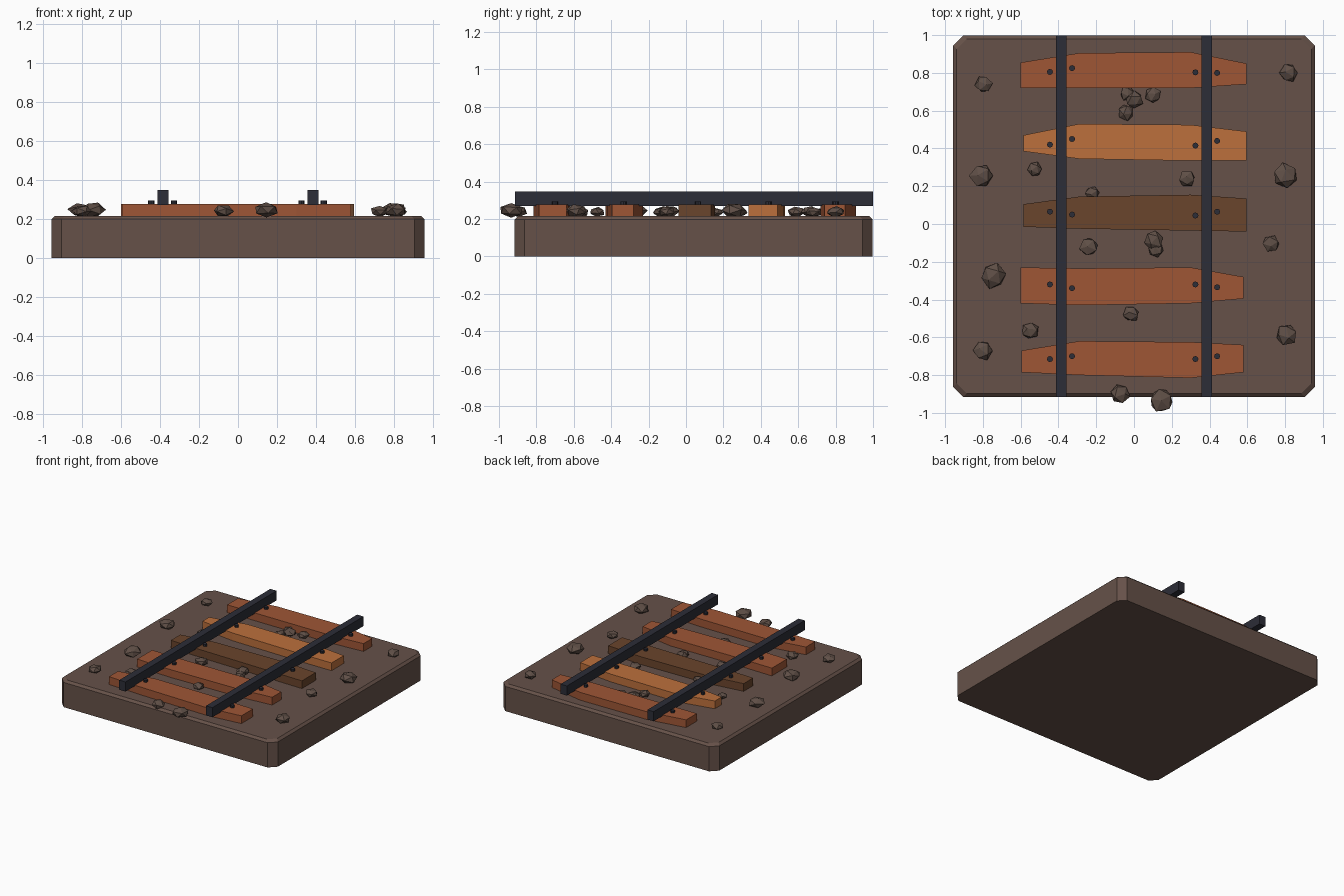
import bpy, bmesh, random
from mathutils import Matrix, Vector

random.seed(4)
if "Cube" in bpy.data.objects:
    bpy.data.objects.remove(bpy.data.objects["Cube"])


def material(name, rgb):
    m = bpy.data.materials.new(name)
    m.use_nodes = True
    m.diffuse_color = (*rgb, 1)
    m.node_tree.nodes["Principled BSDF"].inputs["Base Color"].default_value = (*rgb, 1)
    return m


earth = material("earth brown", (.133, .083, .066))
stone = material("stone brown", (.115, .078, .062))
rust = material("rust wood", (.342, .092, .036))
orange = material("orange wood", (.507, .162, .045))
brown = material("dark wood", (.144, .058, .025))
iron = material("dark iron", (.025, .026, .038))


def finish(bm, name, mat):
    bmesh.ops.recalc_face_normals(bm, faces=bm.faces)
    mesh = bpy.data.meshes.new(name)
    bm.to_mesh(mesh)
    bm.free()
    mesh.materials.append(mat)
    obj = bpy.data.objects.new(name, mesh)
    bpy.context.scene.collection.objects.link(obj)
    return obj


def loft(name, rings, mat):
    """Skin a stack of equal-length rings and cap both ends."""
    bm = bmesh.new()
    rows = [[bm.verts.new(p) for p in ring] for ring in rings]
    n = len(rows[0])
    for a, b in zip(rows, rows[1:]):
        for i in range(n):
            j = (i + 1) % n
            bm.faces.new((a[i], a[j], b[j], b[i]))
    bm.faces.new(rows[0][::-1])
    bm.faces.new(rows[-1])
    return finish(bm, name, mat)


# Ground slab: cut corners and a narrow chamfer around the top
def octagon(inset, z):
    hx, hy, c, mid = .957 - inset, .957 - inset, .053, .041
    corner = [(hx, hy - c), (hx - c, hy)]
    pts = corner + [(-x, y) for x, y in corner[::-1]]
    pts += [(-x, -y) for x, y in pts]
    return [(x, y + mid, z) for x, y in pts]


loft("ground_slab", [octagon(0, 0), octagon(0, .198), octagon(.018, .215)], earth)

# Sleepers: (left x, right x, back edge, front edge) at ends and two shoulders
sleepers = [
    (rust, -.60, .595, (.855, .905, .91, .85), (.72, .72, .72, .74)),
    (orange, -.585, .595, (.47, .53, .525, .49), (.385, .345, .335, .335)),
    (brown, -.585, .595, (.105, .145, .155, .135), (-.015, -.025, -.035, -.04)),
    (rust, -.60, .58, (-.23, -.235, -.23, -.28), (-.42, -.43, -.42, -.395)),
    (rust, -.595, .58, (-.67, -.62, -.625, -.64), (-.785, -.80, -.815, -.785)),
]
for i, (mat, left, right, back, front) in enumerate(sleepers):
    xs = (left, -.29, .30, right)
    rings = [[(x, f, .2), (x, b, .2), (x, b, .277), (x, f, .277)]
             for x, b, f in zip(xs, back, front)]
    loft(f"sleeper_{i + 1}", rings, mat)

# Rails
for side, x in (("left", .385), ("right", -.385)):
    bm = bmesh.new()
    bmesh.ops.create_cube(bm, size=1, matrix=Matrix.Translation((x, .042, .309))
                          @ Matrix.Diagonal((.056, 1.914, .077, 1)))
    finish(bm, f"{side}_rail", iron)

# Bolts, four on each sleeper
bolt_x = (-.445, -.328, .325, .44)
bolt_rows = [(.805, .825, .803, .80), (.42, .45, .415, .44), (.065, .05, .045, .065),
             (-.32, -.34, -.32, -.335), (-.715, -.70, -.715, -.70)]
for i, row in enumerate(bolt_rows):
    for j, (x, y) in enumerate(zip(bolt_x, row)):
        bm = bmesh.new()
        bmesh.ops.create_cone(bm, cap_ends=True, segments=8, radius1=.016, radius2=.016,
                              depth=.03, matrix=Matrix.Translation((x, y, .28)))
        finish(bm, f"bolt_{i + 1}_{j + 1}", iron)

# Loose stones: x, y, radius
stones = [
    (-.795, .74, .047), (.82, .80, .05), (.80, .255, .067), (-.805, .255, .065),
    (-.525, .29, .04), (.28, .24, .044), (-.22, .165, .04), (.725, -.105, .05),
    (-.24, -.12, .052), (.105, -.085, .054), (.115, -.135, .042), (-.745, -.275, .068),
    (-.015, -.475, .045), (-.55, -.565, .048), (-.80, -.67, .053), (.81, -.585, .06),
    (-.075, -.90, .054), (.145, -.935, .066), (.10, .685, .044), (0, .66, .05),
    (-.045, .59, .046), (-.035, .69, .04),
]
for i, (x, y, r) in enumerate(stones):
    bm = bmesh.new()
    bmesh.ops.create_icosphere(bm, subdivisions=1, radius=r)
    turn = Matrix.Rotation(random.uniform(0, 6), 3, "Z") @ Matrix.Rotation(random.uniform(0, 3), 3, "X")
    for v in bm.verts:
        p = turn @ v.co * random.uniform(.9, 1.08)
        v.co = Vector((x + p.x, y + p.y, .222 + r * .35 + p.z * .6))
    finish(bm, f"stone_{i + 1}", stone)
